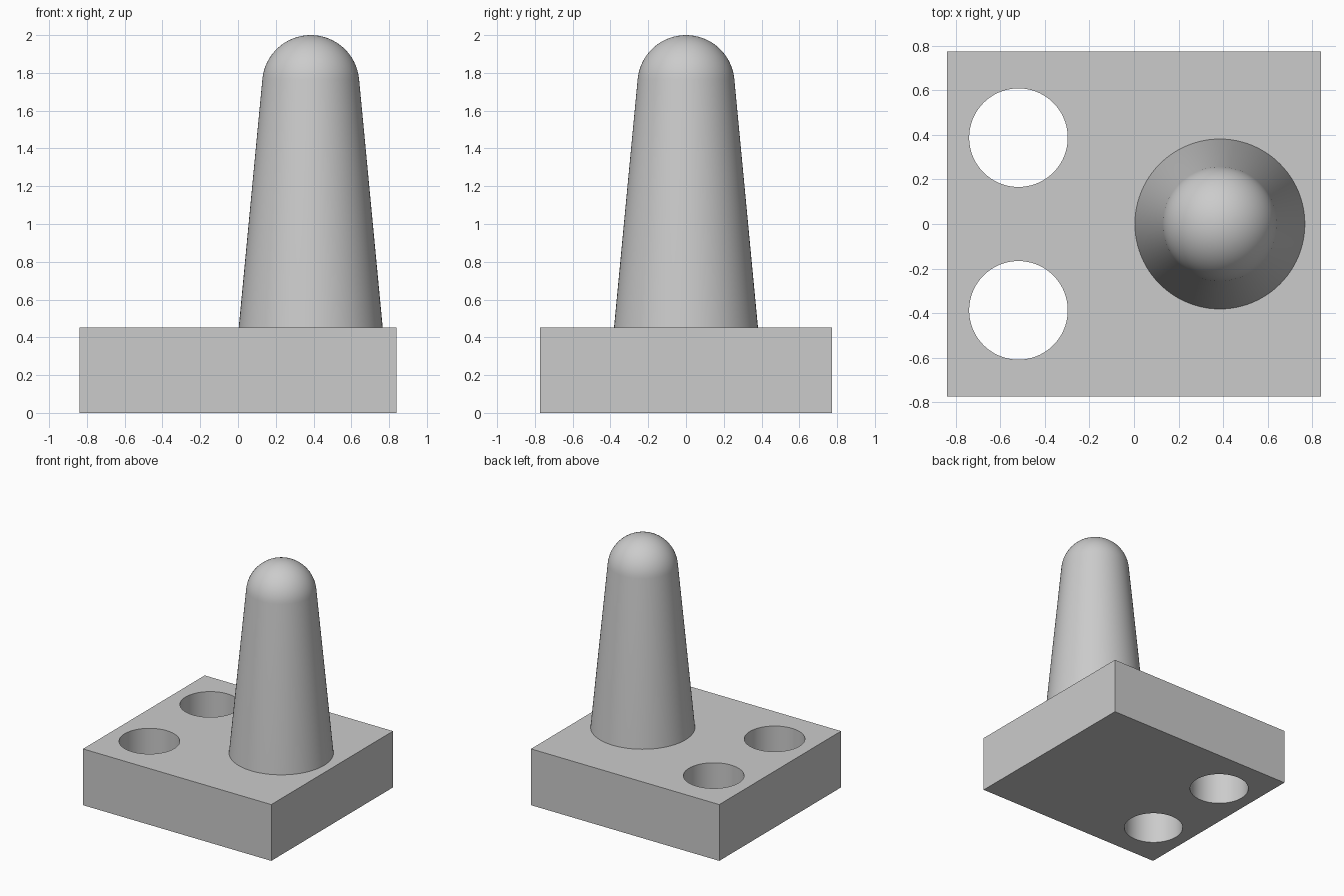
import bpy
import bmesh
from math import sin, cos, pi, atan2
from mathutils import Matrix, Vector

if "Cube" in bpy.data.objects:
    bpy.data.objects.remove(bpy.data.objects["Cube"], do_unlink=True)

PLATE = Vector((1.676, 1.548, 0.453))
HOLE_X, HOLE_Y, HOLE_R = -0.518, 0.387, 0.221
PEG_X, PEG_R, DOME_R, TOP = 0.385, 0.381, 0.257, 2.0

grey = bpy.data.materials.new("plain grey")
grey.use_nodes = True
colour = (0.6, 0.6, 0.6, 1)
grey.diffuse_color = colour
grey.node_tree.nodes["Principled BSDF"].inputs["Base Color"].default_value = colour


def finish(name, bm):
    """Turn a bmesh into a named grey object."""
    bmesh.ops.recalc_face_normals(bm, faces=bm.faces)
    mesh = bpy.data.meshes.new(name)
    bm.to_mesh(mesh)
    bm.free()
    mesh.materials.append(grey)
    obj = bpy.data.objects.new(name, mesh)
    bpy.context.collection.objects.link(obj)
    return obj


def smooth(obj, angle):
    bpy.ops.object.select_all(action="DESELECT")
    obj.select_set(True)
    bpy.context.view_layer.objects.active = obj
    bpy.ops.object.shade_smooth_by_angle(angle=angle)


# Base plate
bm = bmesh.new()
bmesh.ops.create_cube(bm, size=1)
bmesh.ops.scale(bm, vec=PLATE, verts=bm.verts)
bmesh.ops.translate(bm, vec=(0, 0, PLATE.z / 2), verts=bm.verts)
plate = finish("base_plate", bm)

# Two through holes
bm = bmesh.new()
for side in (-1, 1):
    bmesh.ops.create_cone(
        bm, cap_ends=True, segments=96, radius1=HOLE_R, radius2=HOLE_R, depth=1,
        matrix=Matrix.Translation((HOLE_X, side * HOLE_Y, PLATE.z / 2)))
cutter = finish("hole_cutter", bm)
cutter.hide_render = True
cut = plate.modifiers.new("holes", "BOOLEAN")
cut.operation = "DIFFERENCE"
cut.solver = "EXACT"
cut.object = cutter
bpy.context.view_layer.objects.active = plate
plate.select_set(True)
bpy.ops.object.modifier_apply(modifier=cut.name)
bpy.data.objects.remove(cutter, do_unlink=True)
smooth(plate, 0.5)

# Tapered peg with a tangent round dome
dome_z = TOP - DOME_R
lean = atan2(PEG_R - DOME_R, dome_z - PLATE.z)
steps = 16
profile = [(PEG_R, PLATE.z)]
for i in range(steps + 1):
    a = lean + (pi / 2 - lean) * i / steps
    profile.append((DOME_R * cos(a), dome_z + DOME_R * sin(a)))

bm = bmesh.new()
points = [bm.verts.new((r, 0, z)) for r, z in profile]
edges = [bm.edges.new(pair) for pair in zip(points, points[1:])]
bmesh.ops.spin(bm, geom=points + edges, cent=(0, 0, 0), axis=(0, 0, 1),
               angle=2 * pi, steps=96)
bmesh.ops.remove_doubles(bm, verts=bm.verts, dist=0.0005)
peg = finish("tapered_peg", bm)
peg.location.x = PEG_X
smooth(peg, 0.6)
